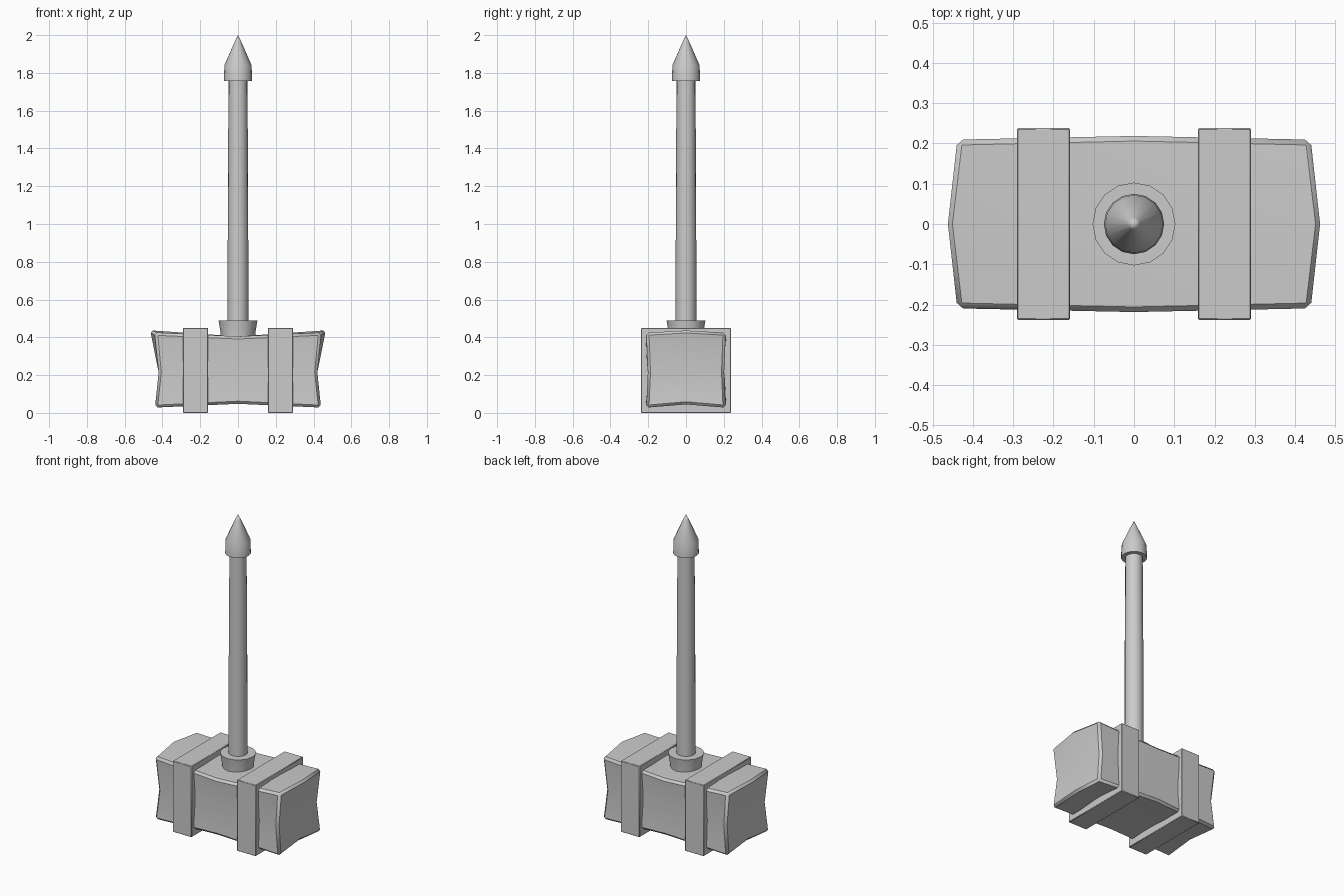
import bpy, bmesh, math

if "Cube" in bpy.data.objects:
    bpy.data.objects.remove(bpy.data.objects["Cube"])


def make_object(name, bm, bevel=0.0):
    bmesh.ops.recalc_face_normals(bm, faces=bm.faces)
    mesh = bpy.data.meshes.new(name)
    bm.to_mesh(mesh)
    bm.free()
    obj = bpy.data.objects.new(name, mesh)
    bpy.context.collection.objects.link(obj)
    bpy.ops.object.select_all(action='DESELECT')
    bpy.context.view_layer.objects.active = obj
    obj.select_set(True)
    bpy.ops.object.shade_smooth_by_angle(angle=math.radians(30))
    if bevel:
        mod = obj.modifiers.new("Chamfer", 'BEVEL')
        mod.width = bevel
        mod.segments = 1
        mod.limit_method = 'ANGLE'
        mod.angle_limit = math.radians(45)
    return obj


def lathe(name, profile, sides=16):
    """Closed turned solid from (radius, z) points; radius 0 makes a tip."""
    bm = bmesh.new()
    rings = []
    for r, z in profile:
        n = sides if r else 1
        rings.append([bm.verts.new((r * math.cos(2 * math.pi * i / sides),
                                    r * math.sin(2 * math.pi * i / sides), z))
                      for i in range(n)])
    for a, b in zip(rings, rings[1:]):
        for i in range(sides):
            j = (i + 1) % sides
            if len(b) == 1:
                bm.faces.new((a[i], a[j], b[0]))
            else:
                bm.faces.new((a[i], a[j], b[j], b[i]))
    for ring in (rings[0], rings[-1]):
        if len(ring) > 1:
            bm.faces.new(ring)
    return make_object(name, bm)


# Head: once-subdivided block with pinched faces and pushed-out end edges
bm = bmesh.new()
bmesh.ops.create_cube(bm, size=2)
bmesh.ops.subdivide_edges(bm, edges=bm.edges[:], cuts=1, use_grid_fill=True)
for v in bm.verts:
    x, y, z = (round(c) for c in v.co)
    px, py, pz = 0.44 * x, 0.21 * y, 0.23 + 0.2 * z
    if z == 0:
        px, py, pz = 0.42 * x, 0.202 * y, 0.215
    if z == 1:
        pz = 0.425
        if y == 0:                      # ridge of the top end edge
            px, pz = 0.465 * x, 0.437
        if x == 0:
            py, pz = 0.22 * y, 0.405
    if z == -1:
        pz = 0.027
        if y == 0:
            px, pz = 0.435 * x, 0.045
        if x == 0:
            py, pz = 0.218 * y, 0.048
    v.co = (px, py, pz)
make_object("hammer_head", bm, bevel=0.014)

# Two square bands around the head
for side, label in ((-1, "left"), (1, "right")):
    bm = bmesh.new()
    bmesh.ops.create_cube(bm, size=1)
    for v in bm.verts:
        v.co = (side * 0.225 + v.co.x * 0.132, v.co.y * 0.476, 0.225 + v.co.z * 0.45)
    make_object("band_" + label, bm, bevel=0.003)

# Socket collar, shaft and pointed pommel
lathe("socket_collar", [(0.09, 0.38), (0.093, 0.43), (0.103, 0.49)])
lathe("shaft", [(0.055, 0.40), (0.054, 1.1), (0.05, 1.78)])
lathe("pommel", [(0.075, 1.757), (0.072, 1.84), (0.016, 1.968), (0, 2.0)])
